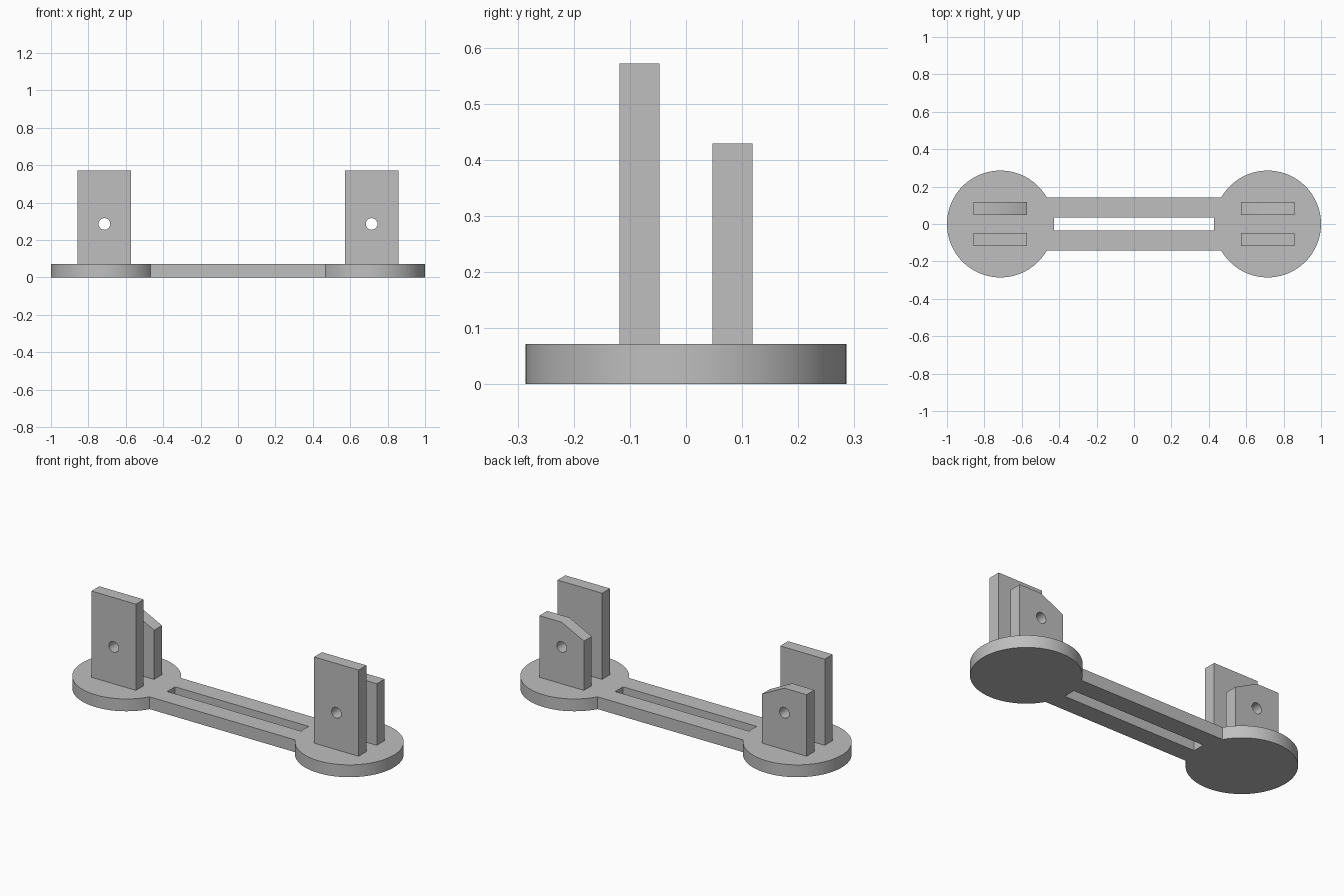
import bpy
import bmesh
from math import cos, sin, pi, radians
from mathutils import Matrix, Vector

cube = bpy.data.objects.get("Cube")
if cube:
    bpy.data.objects.remove(cube)

U = 1 / 28            # drawing unit: the whole part is 56 units long
THICK = 2 * U         # thickness of the base and of every plate

grey = bpy.data.materials.new("plain_grey")
grey.use_nodes = True
colour = (0.52, 0.52, 0.52, 1)
grey.diffuse_color = colour
grey.node_tree.nodes["Principled BSDF"].inputs["Base Color"].default_value = colour


def arc(cx, cy, r, start, end, steps):
    """Points along an arc, both ends included, angles in degrees."""
    angles = [radians(start + (end - start) * i / steps) for i in range(steps + 1)]
    return [(cx + r * cos(a), cy + r * sin(a)) for a in angles]


def extruded(name, outlines, matrix):
    """Solid from a closed outline followed by its holes, centred on its thickness."""
    curve = bpy.data.curves.new(name, 'CURVE')
    curve.dimensions = '2D'
    curve.fill_mode = 'BOTH'
    curve.extrude = THICK / 2
    for pts in outlines:
        spline = curve.splines.new('POLY')
        spline.points.add(len(pts) - 1)
        for p, (x, y) in zip(spline.points, pts):
            p.co = (x * U, y * U, 0, 1)
        spline.use_cyclic_u = True
    helper = bpy.data.objects.new(name + "_outline", curve)
    bpy.context.collection.objects.link(helper)
    bpy.context.view_layer.update()
    mesh = bpy.data.meshes.new_from_object(
        helper.evaluated_get(bpy.context.evaluated_depsgraph_get()))
    bpy.data.objects.remove(helper)
    bpy.data.curves.remove(curve)

    # Weld the caps to the walls and place the part
    bm = bmesh.new()
    bm.from_mesh(mesh)
    bmesh.ops.remove_doubles(bm, verts=bm.verts, dist=1e-5)
    bmesh.ops.transform(bm, matrix=matrix, verts=bm.verts)
    bmesh.ops.recalc_face_normals(bm, faces=bm.faces)
    bm.to_mesh(mesh)
    bm.free()
    mesh.name = name
    mesh.materials.clear()
    mesh.materials.append(grey)
    obj = bpy.data.objects.new(name, mesh)
    bpy.context.collection.objects.link(obj)
    bpy.ops.object.select_all(action='DESELECT')
    obj.select_set(True)
    bpy.context.view_layer.objects.active = obj
    bpy.ops.object.shade_smooth_by_angle(angle=radians(30))
    return obj


# Base: two round ends joined by a slotted bar
ends = arc(20, 0, 8, -150, 150, 80) + arc(-20, 0, 8, 30, 330, 80)
slot = [(-12, -1), (12, -1), (12, 1), (-12, 1)]
extruded("base", [ends, slot], Matrix.Translation((0, 0, THICK / 2)))

# Upright plates: a tall one in front, a short one with a sloped inner corner behind
hole = arc(0, 8, 0.87, 0, 348.75, 31)
tall = [(-4, 2), (4, 2), (4, 16), (-4, 16)]
short = [(-4, 2), (4, 2), (4, 12), (0, 12), (-4, 10)]
upright = Matrix.Rotation(pi / 2, 4, 'X')

for side, sign in (("left", 1), ("right", -1)):
    mirror = Matrix.Diagonal((sign, 1, 1, 1))
    for kind, outline, y in (("tall", tall, -2.33), ("short", short, 2.33)):
        place = Matrix.Translation(Vector((20, y, 0)) * U)
        extruded(f"{side}_{kind}_plate", [outline, hole], mirror @ place @ upright)
